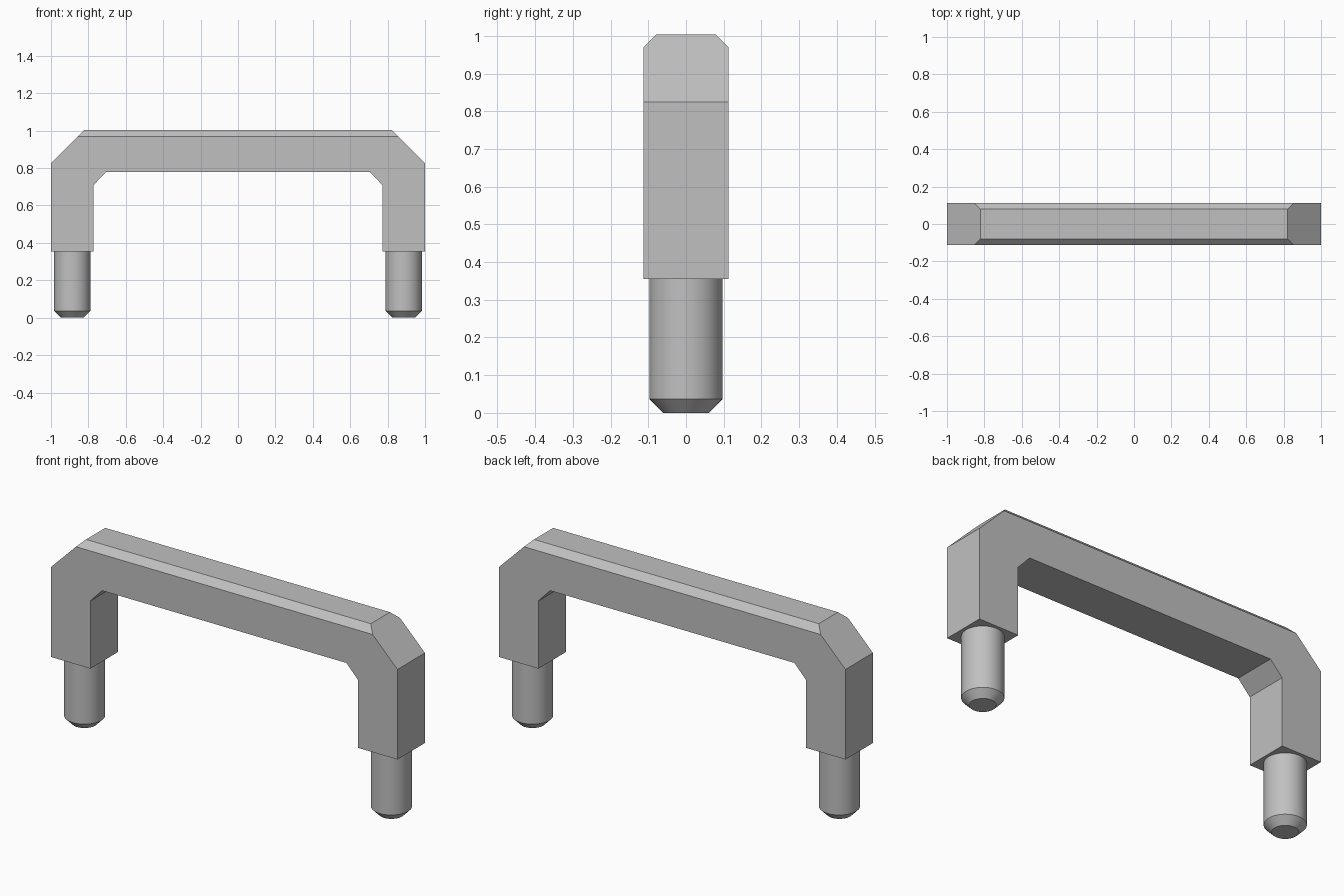
import bpy
import bmesh
import math
from mathutils import Vector

cube = bpy.data.objects.get("Cube")
if cube:
    bpy.data.objects.remove(cube, do_unlink=True)

grey = bpy.data.materials.new("satin_grey")
grey.use_nodes = True
colour = (0.53, 0.53, 0.53, 1)
grey.diffuse_color = colour
grey.node_tree.nodes["Principled BSDF"].inputs["Base Color"].default_value = colour

TOP, SHOULDER, DEPTH, BEVEL = 1.003, 0.355, 0.113, 0.034


def finish(name, bm):
    bmesh.ops.recalc_face_normals(bm, faces=bm.faces)
    mesh = bpy.data.meshes.new(name)
    bm.to_mesh(mesh)
    bm.free()
    mesh.materials.append(grey)
    obj = bpy.data.objects.new(name, mesh)
    bpy.context.collection.objects.link(obj)
    return obj


# Handle: mirrored bridge profile, extruded through its depth
half = [(0.705, 0.78), (0.773, 0.708), (0.773, SHOULDER),
        (1, SHOULDER), (1, 0.825), (0.822, TOP)]
outline = half + [(-x, z) for x, z in reversed(half)]
bm = bmesh.new()
face = bm.faces.new([bm.verts.new((x, -DEPTH, z)) for x, z in outline])
extruded = bmesh.ops.extrude_face_region(bm, geom=[face])["geom"]
bmesh.ops.translate(bm, vec=(0, 2 * DEPTH, 0),
                    verts=[v for v in extruded if isinstance(v, bmesh.types.BMVert)])

# Long top edges chamfered on front and back
for side in (-1, 1):
    cut = bmesh.ops.bisect_plane(
        bm, geom=bm.verts[:] + bm.edges[:] + bm.faces[:],
        plane_co=(0, side * DEPTH, TOP - BEVEL),
        plane_no=Vector((0, side, 1)).normalized(), clear_outer=True)["geom_cut"]
    bmesh.ops.holes_fill(bm, edges=[e for e in cut if isinstance(e, bmesh.types.BMEdge)])
finish("handle", bm)


# Mounting pins: round shafts with chamfered tips
def pin(name, x):
    bm = bmesh.new()
    rings = []
    for radius, z in ((0.061, 0), (0.097, 0.037), (0.097, SHOULDER)):
        ring = bmesh.ops.create_circle(bm, segments=48, radius=radius)["verts"]
        bmesh.ops.translate(bm, verts=ring, vec=(x, 0, z))
        rings.append(ring)
    for low, high in zip(rings, rings[1:]):
        for i in range(len(low)):
            j = (i + 1) % len(low)
            bm.faces.new((low[i], low[j], high[j], high[i]))
    bm.faces.new(rings[0])
    bm.faces.new(rings[-1])
    obj = finish(name, bm)
    bpy.ops.object.select_all(action="DESELECT")
    obj.select_set(True)
    bpy.context.view_layer.objects.active = obj
    bpy.ops.object.shade_smooth_by_angle(angle=math.radians(30))


pin("left_pin", 0.886)
pin("right_pin", -0.886)
